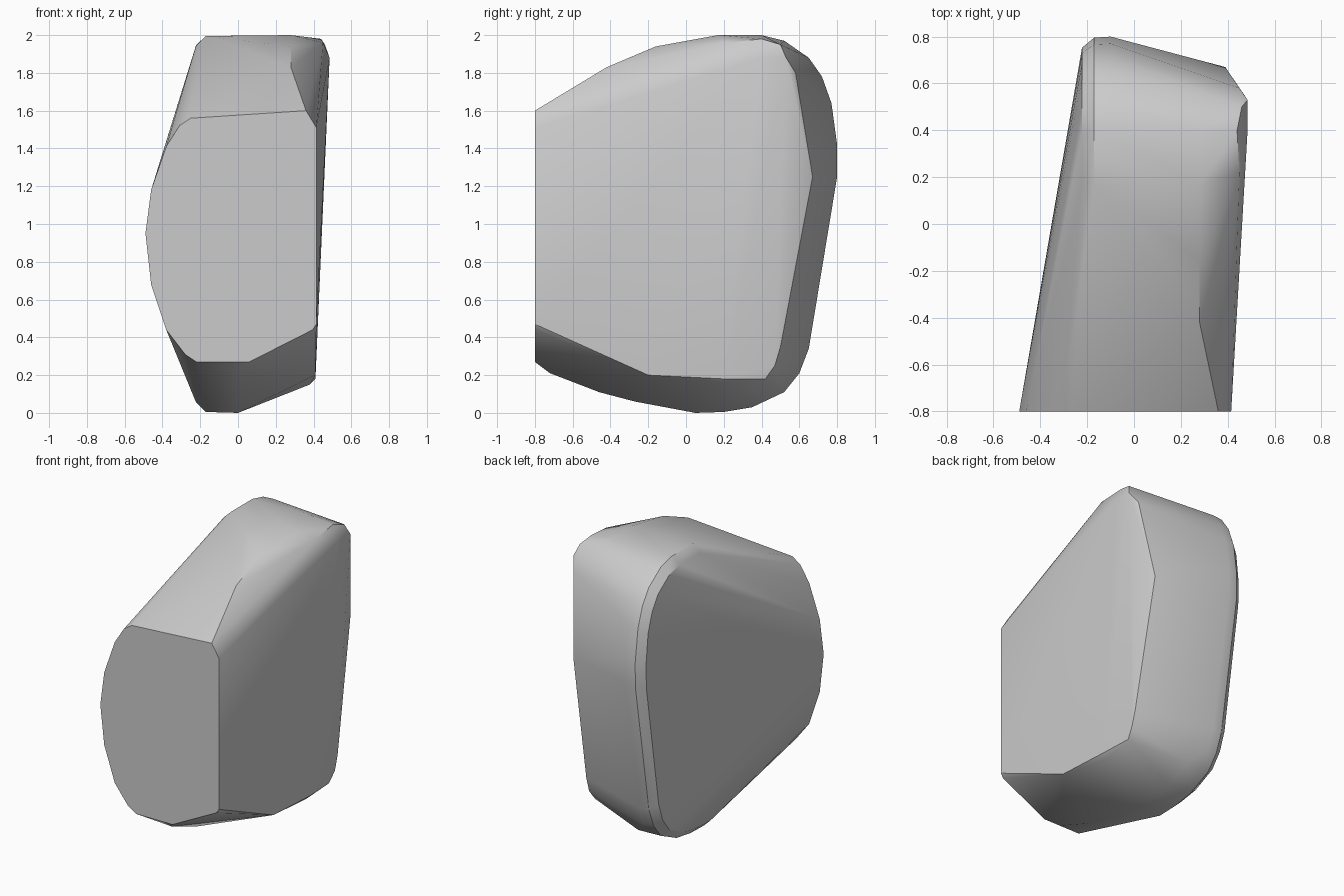
import bpy, bmesh, math

# Front end outline at y = -0.8 (x, z)
front = [(-0.25, 1.56), (0.36, 1.60), (0.415, 1.51), (0.415, 0.47), (0.395, 0.44),
         (0.06, 0.27), (-0.22, 0.27), (-0.28, 0.31), (-0.38, 0.44), (-0.46, 0.68),
         (-0.49, 0.95), (-0.46, 1.18), (-0.38, 1.41), (-0.31, 1.52)]

# Side outline (y, z): crown, rounded back and belly
crown = [(-0.42, 1.83), (-0.16, 1.94), (0.17, 2.0), (0.40, 2.0)]
back = [(0.52, 1.97), (0.65, 1.88), (0.72, 1.78), (0.77, 1.64), (0.80, 1.42),
        (0.80, 1.25), (0.65, 0.34), (0.60, 0.21)]
belly = [(0.52, 0.11), (0.35, 0.03), (0.20, 0.005), (0.05, 0.0),
         (-0.27, 0.06), (-0.46, 0.11), (-0.72, 0.21)]

# Right shoulder (x, y, z)
right = [(0.40, -0.55, 0.34), (0.41, -0.2, 0.20), (0.38, 0.2, 0.15), (0.41, 0.2, 0.18),
         (0.40, 0.42, 0.18), (0.41, 0.47, 0.25), (0.41, 0.50, 0.35), (0.39, 0.67, 1.25),
         (0.45, 0.58, 1.80), (0.485, 0.53, 1.88), (0.46, 0.50, 1.95),
         (0.44, 0.40, 1.98), (0.45, 0.22, 1.96), (0.485, 0.40, 1.88)]


def ring(points, x, inset=0.0):
    """Side outline placed at x, pulled in towards its middle."""
    cy, cz = 0.1, 1.0
    out = []
    for y, z in points:
        d = math.hypot(y - cy, z - cz)
        k = 1 - inset / d
        out.append((x, cy + (y - cy) * k, cz + (z - cz) * k))
    return out


pts = [(x, -0.8, z) for x, z in front] + right
pts += ring(crown, 0.28) + ring(belly, 0.0) + ring(back, -0.10)
pts += ring(crown[2:] + back + belly[:4], -0.17, 0.005)
pts += ring(crown[2:] + back + belly[:4], -0.222, 0.055)

# Solid body wrapped around the outlines
bm = bmesh.new()
for p in pts:
    bm.verts.new(p)
hull = bmesh.ops.convex_hull(bm, input=bm.verts)
loose = [v for v in bm.verts if not v.link_faces]
bmesh.ops.delete(bm, geom=loose, context='VERTS')
bmesh.ops.recalc_face_normals(bm, faces=bm.faces)
mesh = bpy.data.meshes.new("body")
bm.to_mesh(mesh)
bm.free()
body = bpy.data.objects.new("body", mesh)
bpy.context.collection.objects.link(body)
bpy.context.view_layer.objects.active = body
body.select_set(True)
bpy.ops.object.shade_smooth_by_angle(angle=math.radians(30))
